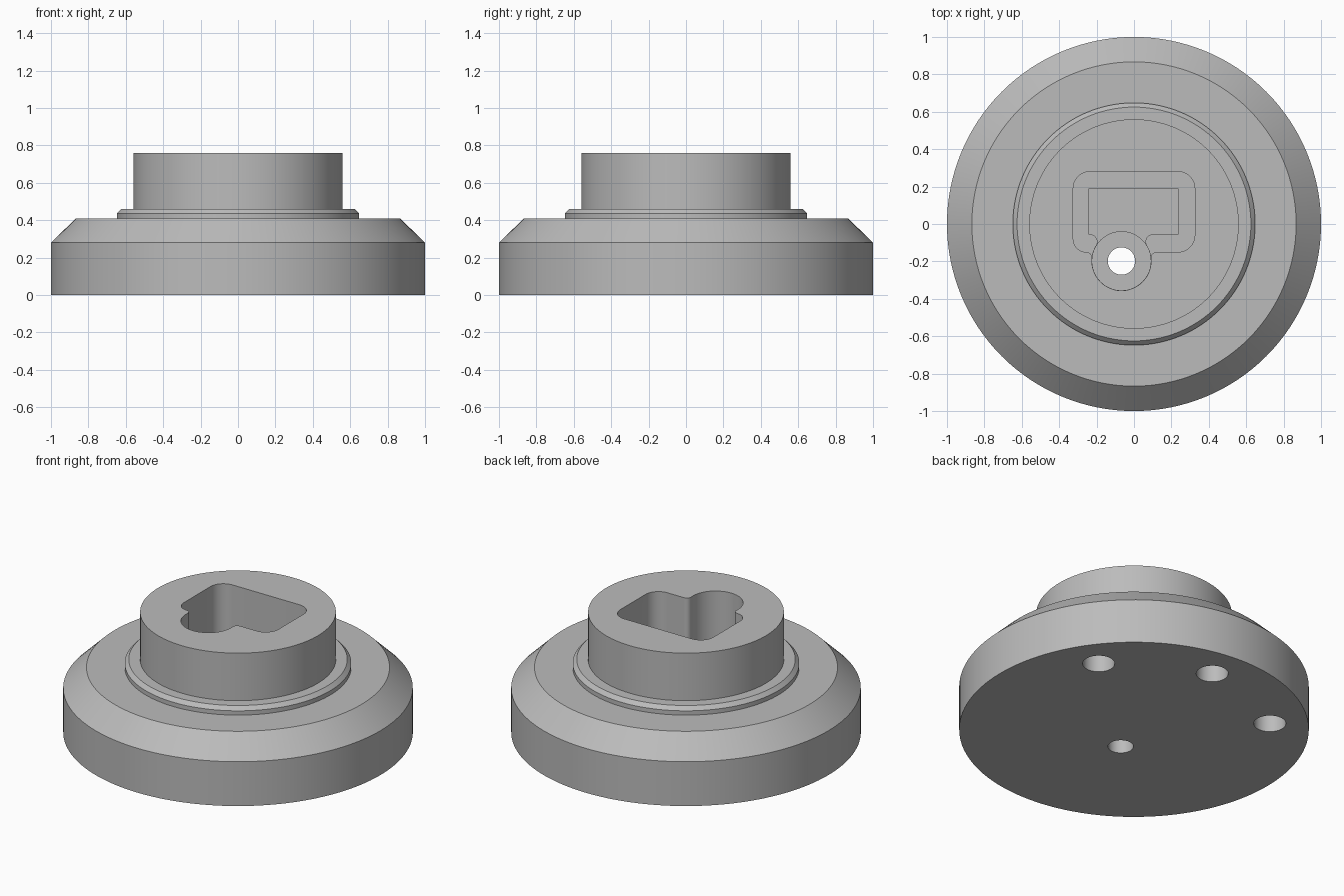
import bpy, bmesh, math
from math import pi, sin, cos, atan2, sqrt, radians

cube = bpy.data.objects.get("Cube")
if cube:
    bpy.data.objects.remove(cube, do_unlink=True)

grey = bpy.data.materials.new("plain grey")
grey.use_nodes = True
COLOUR = (0.5, 0.5, 0.5, 1)
grey.diffuse_color = COLOUR
for node in grey.node_tree.nodes:
    if node.type == 'BSDF_PRINCIPLED':
        node.inputs["Base Color"].default_value = COLOUR


def make_object(name, bm):
    bmesh.ops.remove_doubles(bm, verts=bm.verts, dist=1e-5)
    bmesh.ops.recalc_face_normals(bm, faces=bm.faces)
    mesh = bpy.data.meshes.new(name)
    bm.to_mesh(mesh)
    bm.free()
    mesh.materials.append(grey)
    obj = bpy.data.objects.new(name, mesh)
    bpy.context.collection.objects.link(obj)
    return obj


def arc(cx, cy, r, start, end, steps=12):
    angles = [start + (end - start) * i / steps for i in range(steps + 1)]
    return [(cx + r * cos(a), cy + r * sin(a)) for a in angles]


def circle(cx, cy, r, steps=48):
    return arc(cx, cy, r, 0, 2 * pi, steps)[:-1]


def solid(name, rings):
    """Closed solid through a stack of (outline, z) rings."""
    bm = bmesh.new()
    loops = [[bm.verts.new((x, y, z)) for x, y in outline] for outline, z in rings]
    n = len(loops[0])
    for low, high in zip(loops, loops[1:]):
        for i in range(n):
            j = (i + 1) % n
            bm.faces.new((low[i], low[j], high[j], high[i]))
    bm.faces.new(loops[0][::-1])
    bm.faces.new(loops[-1])
    return make_object(name, bm)


def clean(points):
    """Drop repeated neighbouring points of an outline."""
    kept = []
    for p in points:
        if not kept or math.dist(p, kept[-1]) > 1e-4:
            kept.append(p)
    return kept


SCREW_X, SCREW_Y = -0.067, -0.198


def keyhole(x0, x1, y0, y1, corner, left_corner, bore, fillet):
    """Rounded rectangle blended into the round screw recess below it."""
    fy = y0 - fillet
    dy = fy - SCREW_Y
    dx = sqrt((bore + fillet) ** 2 - dy ** 2)
    tilt = atan2(dy, dx)
    c, k = corner, left_corner
    pts = arc(x1 - c, y0 + c, c, -pi / 2, 0)
    pts += arc(x1 - c, y1 - c, c, 0, pi / 2)
    pts += arc(x0 + c, y1 - c, c, pi / 2, pi)
    pts += arc(x0 + k, y0 + k, k, pi, 1.5 * pi)
    pts += arc(SCREW_X - dx, fy, fillet, pi / 2, -tilt)
    pts += arc(SCREW_X, SCREW_Y, bore, pi - tilt, 2 * pi + tilt, 40)
    pts += arc(SCREW_X + dx, fy, fillet, pi + tilt, pi / 2)
    return clean(pts)


# Turned body: chamfered flange, thin collar and round post
profile = [(1, 0), (1, 0.28), (0.867, 0.41), (0.648, 0.41), (0.648, 0.437),
           (0.625, 0.46), (0.56, 0.46), (0.56, 0.76)]
body = solid("flanged_body", [(circle(0, 0, r, 128), z) for r, z in profile])

# Stepped pocket, screw recess and through hole
upper = keyhole(-0.325, 0.325, -0.15, 0.28, 0.09, 0.07, 0.158, 0.03)
lower = keyhole(-0.24, 0.235, -0.055, 0.19, 0, 0, 0.1575, 0.04)
cuts = [("upper_pocket", upper, 0.4, 0.9),
        ("lower_pocket", lower, 0.3, 0.85),
        ("screw_recess", circle(SCREW_X, SCREW_Y, 0.157), 0.2, 0.8),
        ("screw_hole", circle(SCREW_X, SCREW_Y, 0.073), -0.1, 0.5)]

# Blind holes in the underside
for angle in (35, 85, 135):
    a = radians(angle)
    cuts.append(("blind_hole", circle(0.78 * cos(a), 0.78 * sin(a), 0.092), -0.1, 0.25))

bpy.context.view_layer.objects.active = body
for name, outline, bottom, top in cuts:
    cutter = solid(name + "_cutter", [(outline, bottom), (outline, top)])
    cutter.hide_render = True
    mod = body.modifiers.new(name, 'BOOLEAN')
    mod.operation = 'DIFFERENCE'
    mod.solver = 'EXACT'
    mod.object = cutter
    bpy.ops.object.modifier_apply(modifier=mod.name)
    bpy.data.objects.remove(cutter, do_unlink=True)

# Smooth walls with crisp edges
bpy.ops.object.select_all(action='DESELECT')
body.select_set(True)
bpy.ops.object.shade_smooth_by_angle(angle=radians(30))
